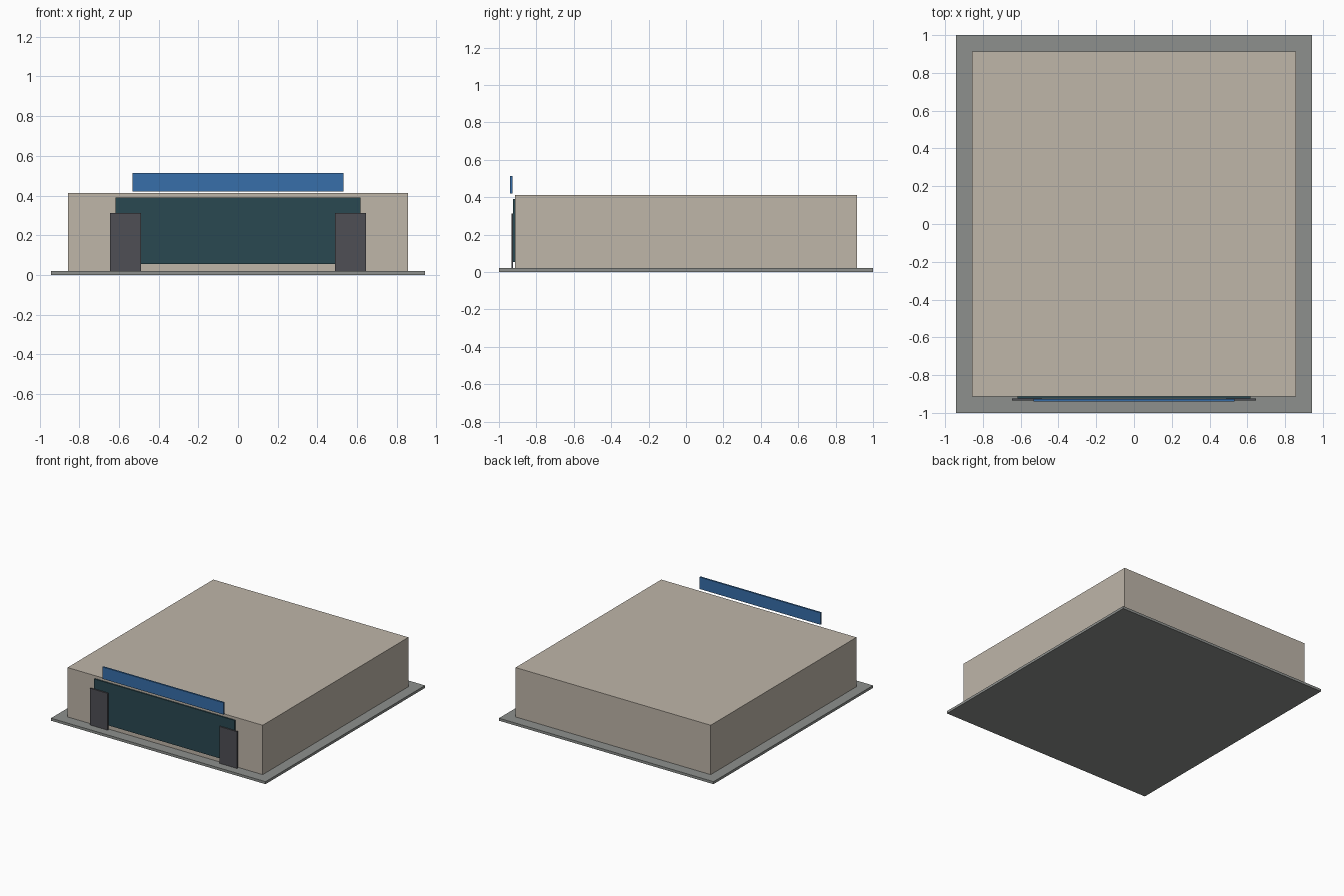
import bpy

if "Cube" in bpy.data.objects:
    bpy.data.objects.remove(bpy.data.objects["Cube"])


def material(name, rgb):
    mat = bpy.data.materials.new(name)
    mat.diffuse_color = (*[(c / 255) ** 2.2 for c in rgb], 1)
    mat.use_nodes = True
    mat.node_tree.nodes["Principled BSDF"].inputs["Base Color"].default_value = mat.diffuse_color
    return mat


def box(name, x, y, z, mat):
    """Box spanning the given (min, max) range on each axis."""
    spans = (x, y, z)
    bpy.ops.mesh.primitive_cube_add(size=1, location=[(a + b) / 2 for a, b in spans])
    obj = bpy.context.object
    obj.name = name
    obj.scale = [b - a for a, b in spans]
    bpy.ops.object.transform_apply(location=False, rotation=False, scale=True)
    obj.data.materials.append(mat)
    return obj


paving = material("paving", (140, 143, 140))
wall = material("wall", (189, 180, 167))
glass = material("dark_glass", (46, 74, 82))
stone = material("dark_stone", (80, 80, 85))
blue = material("blue", (58, 110, 168))

# Ground slab and main building block
box("ground_slab", (-0.942, 0.942), (-1, 1), (0, 0.02), paving)
box("building_block", (-0.857, 0.857), (-0.914, 0.914), (0.02, 0.412), wall)

# Shop window across the front wall
box("front_window", (-0.617, 0.617), (-0.924, -0.914), (0.054, 0.39), glass)

# Panels flanking the window
for side, name in ((-1, "left_panel"), (1, "right_panel")):
    box(name, sorted((side * 0.49, side * 0.645)), (-0.934, -0.924), (0.02, 0.312), stone)

# Fascia board raised above the roof edge
box("fascia_board", (-0.532, 0.532), (-0.941, -0.927), (0.42, 0.514), blue)
